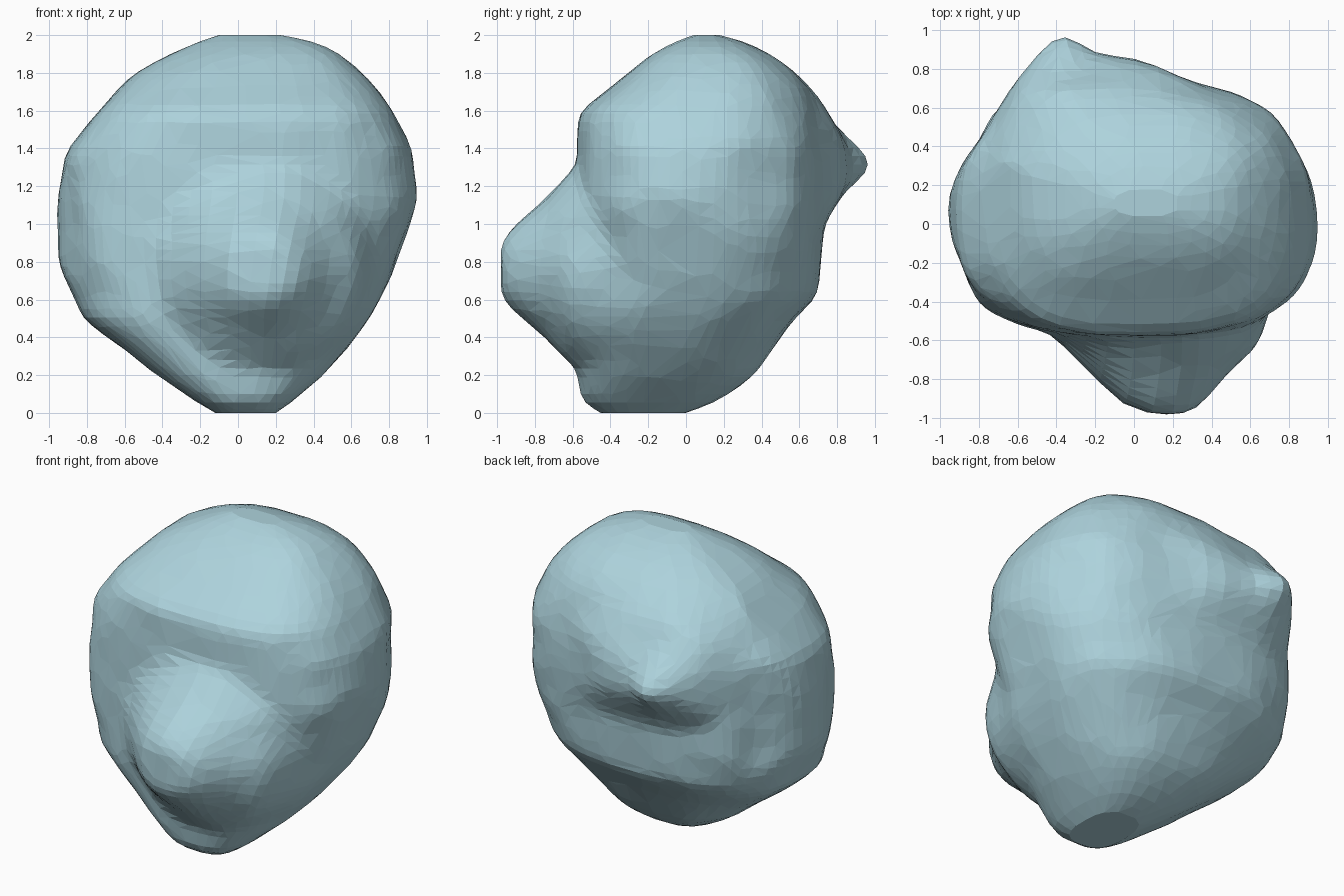
import bpy, bmesh, math
from mathutils import Vector, noise

if "Cube" in bpy.data.objects:
    bpy.data.objects.remove(bpy.data.objects["Cube"])

# Body sections: height, left x, right x, front y, back y
BODY = [
    (0.00, -0.12, 0.20, -0.45, 0.00), (0.05, -0.21, 0.28, -0.55, 0.15),
    (0.20, -0.43, 0.45, -0.58, 0.37), (0.40, -0.69, 0.63, -0.58, 0.50),
    (0.50, -0.83, 0.70, -0.58, 0.58), (0.62, -0.87, 0.76, -0.58, 0.70),
    (0.80, -0.95, 0.84, -0.58, 0.72), (1.00, -0.97, 0.92, -0.58, 0.73),
    (1.15, -0.965, 0.965, -0.58, 0.74), (1.40, -0.90, 0.92, -0.58, 0.74),
    (1.60, -0.74, 0.82, -0.57, 0.70), (1.70, -0.65, 0.75, -0.43, 0.66),
    (1.80, -0.55, 0.66, -0.31, 0.59), (1.90, -0.37, 0.55, -0.18, 0.45),
    (1.97, -0.20, 0.40, -0.05, 0.30), (2.00, -0.10, 0.23, 0.04, 0.18)]

# Plan outline the whole body stays inside
PLAN = [(.97, -.06), (.94, .1), (.85, .35), (.72, .57), (.55, .66), (.4, .72), (.22, .75),
        (.15, .81), (.05, .87), (-.2, .89), (-.3, .99), (-.4, 1.0), (-.5, .87), (-.6, .74),
        (-.78, .45), (-.95, .17), (-.97, .05), (-.89, -.2), (-.8, -.4), (-.6, -.56),
        (-.4, -.69), (-.28, -.74), (-.2, -.82), (-.1, -.98), (.33, -.98), (.4, -.91),
        (.46, -.79), (.65, -.66), (.72, -.55), (.8, -.4), (.94, -.18)]
POLAR = sorted((math.atan2(y, x), 1 / math.hypot(x, y)) for x, y in PLAN)
POLAR = ([(POLAR[-1][0] - math.tau, POLAR[-1][1])] + POLAR
         + [(POLAR[0][0] + math.tau, POLAR[0][1])])

# Bump profiles: distance from the bump axis, y reached
NOSE = [(0, -0.985), (0.17, -0.985), (0.25, -0.91), (0.32, -0.81),
        (0.42, -0.70), (0.52, -0.61), (0.64, -0.2), (0.8, 2)]
RIDGE = [(0, 0.865), (0.10, 0.86), (0.22, 0.79), (0.40, 0.68), (0.55, 0.3), (0.8, -2)]
TIP = [(0, 1.0), (0.05, 0.99), (0.12, 0.89), (0.20, 0.80), (0.30, 0.71),
       (0.45, 0.3), (0.7, -2)]


def lookup(table, t):
    for a, b in zip(table, table[1:]):
        if t <= b[0]:
            f = (t - a[0]) / (b[0] - a[0])
            return [p + (q - p) * f for p, q in zip(a[1:], b[1:])]
    return list(table[-1][1:])


def power(v, n):
    return math.copysign(abs(v) ** (2 / n), v)


def surface(z, ang):
    x0, x1, y0, y1 = lookup(BODY, z)
    c, s = math.cos(ang), math.sin(ang)
    n = 2.8 if s < 0 else 2.5
    x = (x0 + x1) / 2 + (x1 - x0) / 2 * power(c, n)
    y = (y0 + y1) / 2 + (y1 - y0) / 2 * power(s, n)
    # Rounded nose at the front
    if s < 0:
        y = min(y, lookup(NOSE, math.hypot(x - 0.13, z - 0.77))[0])
    # Sideways ridge and pointed tip at the back
    else:
        dx = max(abs(x + 0.13) - 0.14, 0)
        y = max(y, lookup(RIDGE, math.hypot(dx, z - 1.31))[0],
                lookup(TIP, math.hypot(x + 0.36, z - 1.32))[0])
    # Trim to the plan outline
    limit = 1 / lookup(POLAR, math.atan2(y, x))[0]
    k = min(1, limit / max(math.hypot(x, y), 1e-6))
    return Vector((x * k, y * k, z))


# Boulder skin
SEG = 80
levels = [0, 0.015, 0.05] + [0.1 + 0.045 * i for i in range(41)] + [1.94, 1.97, 1.99, 2.0]
bm = bmesh.new()
rings = []
for z in levels:
    ring = []
    for i in range(SEG):
        p = surface(z, 2 * math.pi * i / SEG)
        if 0.05 < z < 1.95:
            out = Vector((p.x, p.y, 0)).normalized()
            p += out * 0.016 * noise.noise(p * 6)
        ring.append(bm.verts.new(p))
    rings.append(ring)
for a, b in zip(rings, rings[1:]):
    for i in range(SEG):
        j = (i + 1) % SEG
        bm.faces.new((a[i], a[j], b[j], b[i]))
bm.faces.new(rings[0][::-1])
bm.faces.new(rings[-1])
inner = [v for r in rings[1:-1] for v in r]
for _ in range(4):
    bmesh.ops.smooth_vert(bm, verts=inner, factor=0.4,
                          use_axis_x=True, use_axis_y=True, use_axis_z=True)
bmesh.ops.triangulate(bm, faces=bm.faces[:])
bmesh.ops.recalc_face_normals(bm, faces=bm.faces[:])

mesh = bpy.data.meshes.new("boulder")
bm.to_mesh(mesh)
bm.free()
boulder = bpy.data.objects.new("boulder", mesh)
bpy.context.collection.objects.link(boulder)

# Irregular chipped facets
facets = boulder.modifiers.new("facets", 'DECIMATE')
facets.ratio = 0.35

# Stone colour
mat = bpy.data.materials.new("pale_blue_stone")
mat.diffuse_color = (0.42, 0.65, 0.72, 1)
mat.use_nodes = True
mat.node_tree.nodes["Principled BSDF"].inputs["Base Color"].default_value = mat.diffuse_color
mesh.materials.append(mat)
